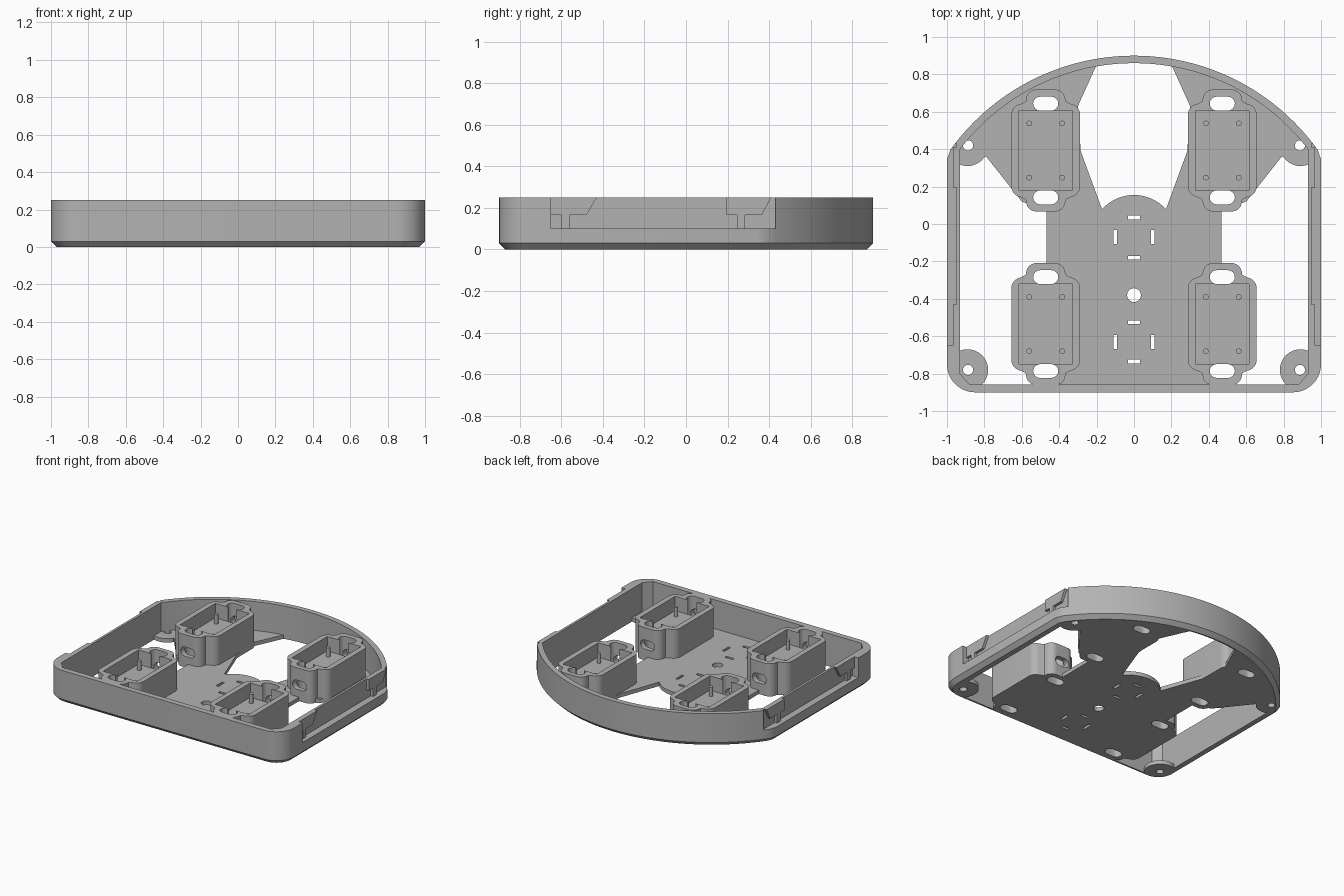
import bpy, bmesh, math
from mathutils import Matrix, Vector

if "Cube" in bpy.data.objects:
    bpy.data.objects.remove(bpy.data.objects["Cube"])

grey = bpy.data.materials.new("matte grey")
grey.diffuse_color = (0.45, 0.45, 0.45, 1)
grey.use_nodes = True
grey.node_tree.nodes["Principled BSDF"].inputs["Base Color"].default_value = grey.diffuse_color


def loft(name, loops):
    """Solid skinned through loops of 3D points."""
    bm = bmesh.new()
    rings = [[bm.verts.new(p) for p in loop] for loop in loops]
    n = len(rings[0])
    for a, b in zip(rings, rings[1:]):
        for i in range(n):
            bm.faces.new((a[i], a[(i + 1) % n], b[(i + 1) % n], b[i]))
    bm.faces.new(rings[0][::-1])
    bm.faces.new(rings[-1])
    bmesh.ops.recalc_face_normals(bm, faces=bm.faces)
    mesh = bpy.data.meshes.new(name)
    bm.to_mesh(mesh)
    bm.free()
    mesh.materials.append(grey)
    obj = bpy.data.objects.new(name, mesh)
    bpy.context.collection.objects.link(obj)
    return obj


def prism(name, pts, z0, z1):
    return loft(name, [[(x, y, z) for x, y in pts] for z in (z0, z1)])


def box(name, x0, x1, y0, y1, z0, z1):
    return prism(name, [(x0, y0), (x1, y0), (x1, y1), (x0, y1)], z0, z1)


def arc(cx, cy, r, a0, a1, n=8):
    return [(cx + r * math.cos(math.radians(a0 + (a1 - a0) * i / n)),
             cy + r * math.sin(math.radians(a0 + (a1 - a0) * i / n))) for i in range(n + 1)]


def circle(cx, cy, r, n=24):
    return arc(cx, cy, r, 0, 360, n)[:-1]


def stadium(cx, cy, half, r):
    return arc(cx + half - r, cy, r, -90, 90) + arc(cx - half + r, cy, r, 90, 270)


def mirror_x(half):
    """Close a right-hand outline with its mirror image."""
    return half + [(-x, y) for x, y in reversed(half) if abs(x) > 1e-5]


def cut(obj, cutters):
    for c in cutters:
        c.hide_render = True
        m = obj.modifiers.new("cut", 'BOOLEAN')
        m.operation, m.solver, m.object = 'DIFFERENCE', 'EXACT', c
    bpy.context.view_layer.update()
    dg = bpy.context.evaluated_depsgraph_get()
    mesh = bpy.data.meshes.new_from_object(obj.evaluated_get(dg))
    obj.modifiers.clear()
    obj.data = mesh
    for c in cutters:
        bpy.data.objects.remove(c)


def smooth(obj):
    bpy.ops.object.select_all(action='DESELECT')
    obj.select_set(True)
    bpy.context.view_layer.objects.active = obj
    bpy.ops.object.shade_smooth_by_angle(angle=math.radians(30))


ARC_Y, ARC_R = -0.31, 1.21   # bowed back edge


def bow(r, x0, x1, n=24):
    a0, a1 = (math.degrees(math.acos(x / r)) for x in (x0, x1))
    return arc(0, ARC_Y, r, a0, a1, n)


# Outer rim with chamfered foot
def outline(d):
    half = arc(0.85, -0.75, 0.15 - d, -90, 0, 10) + [(1 - d, 0.345)]
    half += bow(ARC_R - d, 0.982 - d, 0)
    return mirror_x(half)


rim = loft("rim_wall", [[(x, y, z) for x, y in outline(d)]
                        for d, z in ((0.03, 0), (0, 0.03), (0, 0.25))])
inner = mirror_x([(0.88, -0.857), (0.93, -0.8)] + bow(1.17, 0.93, 0))
cutters = [prism("inner_cutter", inner, -0.1, 0.4)]
for s in (-1, 1):
    cutters.append(box("recess_cutter", *sorted((s * 0.948, s * 1.1)), -0.65, 0.43, 0.1, 0.4))
cut(rim, cutters)
smooth(rim)

# Latches and pegs in the side recesses
for s in (-1, 1):
    for y, end in ((-0.65, 0.22), (0.195, 0.215)):
        prof = [(y, 0.25), (y, 0.165), (y + 0.17, 0.165), (y + end, 0.25)]
        loft("side_latch", [[(s * x, py, pz) for py, pz in prof] for x in (0.94, 0.968)])
        box("latch_peg", *sorted((s * 0.94, s * 0.968)), y + 0.05, y + 0.09, 0.09, 0.18)

# Base plate
PLATE = 0.03
half = arc(0, -0.075, 0.23, 90, 42, 10)
half += [(0.285, 0.39), (0.30, 0.63), (0.205, 0.84)]
half += bow(1.175, 0.21, 0.94)
half += [(0.95, 0.37), (0.79, 0.36), (0.6, 0.12), (0.468, 0.07), (0.468, -0.8), (0.41, -0.865)]
plate = prism("base_plate", mirror_x(half), 0, PLATE)

# Corner bosses, trimmed to stay inside the rim
bosses = []
for s in (-1, 1):
    for cy in (-0.78, 0.42):
        pts = []
        for x, y in circle(0.89, cy, 0.11, 40):
            x = min(x, 0.965)
            mid, r = (Vector((0.85, -0.75)), 0.12) if cy < 0 else (Vector((0, ARC_Y)), 1.175)
            v = Vector((x, y)) - mid
            if v.length > r and (cy > 0 or (v.x > 0 and v.y < 0)):
                x, y = mid + v.normalized() * r
            pts.append((s * x, max(y, -0.865)))
        bosses.append(prism("corner_boss", pts, 0, PLATE))

# Motor pockets
q = arc(0.124, 0.19, 0.06, 0, 80) + [(0.108, 0.262)] + arc(0.05, 0.271, 0.055, 0, 90)
pocket_pts = mirror_x([(x, -y) for x, y in reversed(q)] + q)
CENTRES = [(sx * 0.472, cy) for sx in (-1, 1) for cy in (0.393, -0.535)]
FLOOR = 0.14
for cx, cy in CENTRES:
    pocket = prism("motor_pocket", [(cx + x, cy + y) for x, y in pocket_pts], 0, 0.25)
    cutters = [box("tray_cutter", cx - 0.143, cx + 0.143, cy - 0.213, cy + 0.213, FLOOR, 0.4)]
    for s in (-1, 1):
        cutters.append(prism("slot_cutter", stadium(cx, cy + s * 0.251, 0.067, 0.037), -0.1, 0.4))
        cutters.append(box("notch_cutter", cx - 0.035, cx + 0.035,
                           *sorted((cy + s * 0.2, cy + s * 0.25)), FLOOR, 0.4))
        cutters.append(loft("window_cutter", [[(x, cy + s * e, z) for x, z in
                       stadium(cx, 0.12, 0.06, 0.035)] for e in (0.25, 0.4)]))
    cut(pocket, cutters)
    smooth(pocket)
    for dx in (-0.088, 0.088):
        for dy in (-0.145, 0.145):
            smooth(prism("tray_pin", circle(cx + dx, cy + dy, 0.015, 16), FLOOR - 0.01, 0.21))


# Through holes in the plate and bosses
def through(pts):
    return prism("hole_cutter", pts, -0.1, 0.1)


holes = [through(circle(0, -0.38, 0.037))]
for cx, cy in CENTRES:
    for s in (-1, 1):
        holes.append(through(stadium(cx, cy + s * 0.251, 0.067, 0.037)))
for y in (0.035, -0.18, -0.525, -0.735):
    holes.append(box("slit_cutter", -0.033, 0.033, y - 0.01, y + 0.01, -0.1, 0.1))
for s in (-0.1, 0.1):
    for y in (-0.07, -0.63):
        holes.append(box("slit_cutter", s - 0.01, s + 0.01, y - 0.037, y + 0.037, -0.1, 0.1))


def screw_holes():
    return [through(circle(sx * 0.887, y, 0.027)) for sx in (-1, 1) for y in (0.42, -0.78)]


cut(plate, holes + screw_holes())
for b in bosses:
    cut(b, screw_holes())
